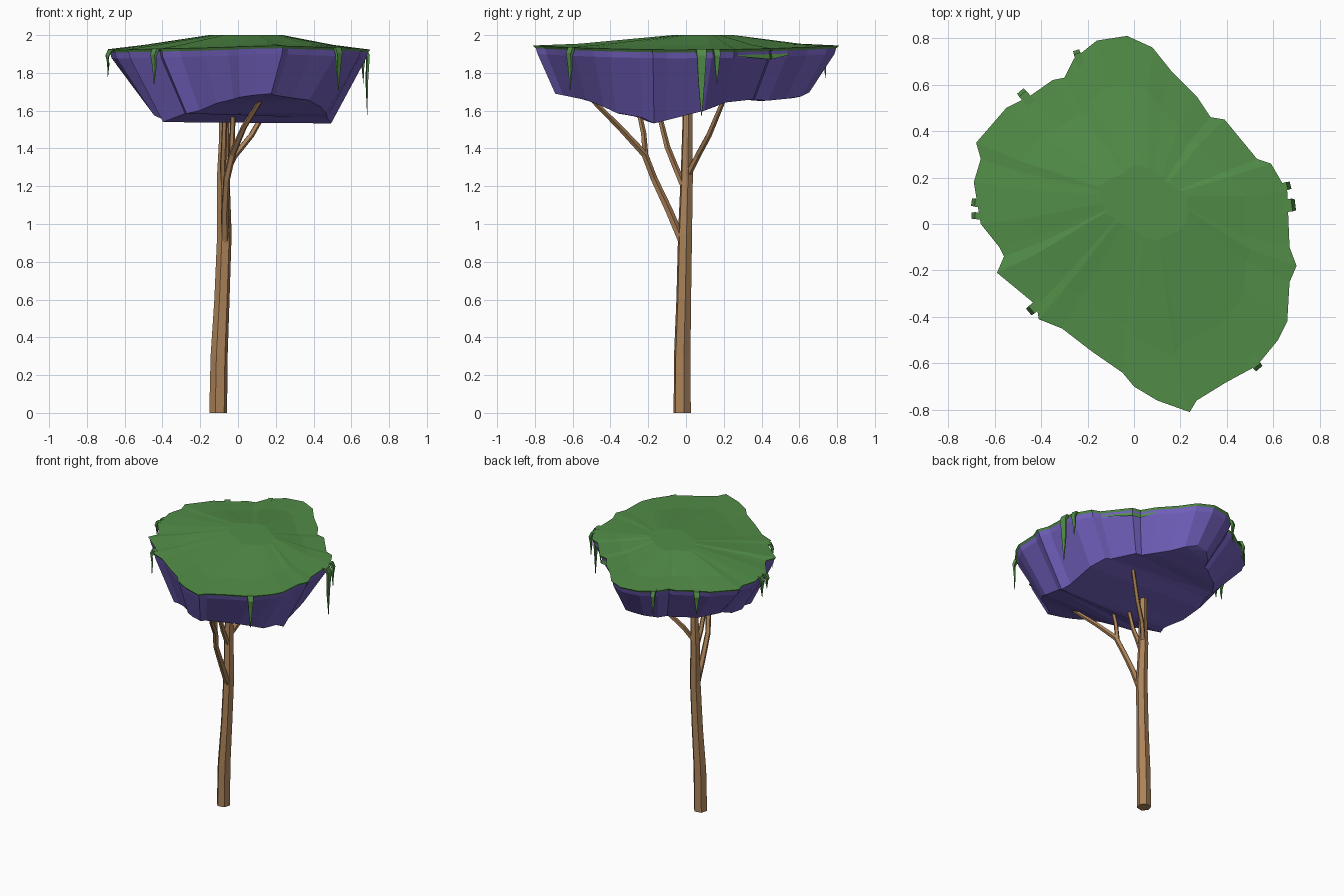
import bpy
import bmesh
import math
from mathutils import Vector

cube = bpy.data.objects.get("Cube")
if cube:
    bpy.data.objects.remove(cube)


def make_material(name, color):
    mat = bpy.data.materials.new(name)
    mat.use_nodes = True
    mat.diffuse_color = (*color, 1)
    mat.node_tree.nodes["Principled BSDF"].inputs["Base Color"].default_value = (*color, 1)
    return mat


GREEN = make_material("leaf green", (0.085, 0.27, 0.065))
PURPLE = make_material("underside purple", (0.165, 0.115, 0.50))
BROWN = make_material("bark brown", (0.41, 0.225, 0.10))


def finish(bm, name, mat):
    bmesh.ops.recalc_face_normals(bm, faces=bm.faces[:])
    mesh = bpy.data.meshes.new(name)
    bm.to_mesh(mesh)
    bm.free()
    mesh.materials.append(mat)
    obj = bpy.data.objects.new(name, mesh)
    bpy.context.scene.collection.objects.link(obj)
    return obj


def add_ring(bm, points):
    return [bm.verts.new(p) for p in points]


def bridge(bm, lower, upper):
    count = len(lower)
    for i in range(count):
        j = (i + 1) % count
        bm.faces.new((lower[i], lower[j], upper[j], upper[i]))


def interpolate(table, t):
    for (a, va), (b, vb) in zip(table, table[1:]):
        if t <= b:
            return va + (vb - va) * max(0, (t - a) / (b - a))
    return table[-1][1]


# Canopy outline: two sides running from the back tip to the front tip
left_side = [(0.08, 0.76), (0.16, 0.66), (0.27, 0.55), (0.33, 0.46), (0.39, 0.45),
             (0.53, 0.28), (0.59, 0.26), (0.66, 0.14), (0.67, -0.1), (0.7, -0.18),
             (0.67, -0.25), (0.66, -0.42), (0.62, -0.5), (0.53, -0.61), (0.4, -0.68),
             (0.27, -0.76)]
right_side = [(-0.16, 0.79), (-0.26, 0.71), (-0.3, 0.63), (-0.35, 0.62), (-0.45, 0.55),
              (-0.55, 0.5), (-0.68, 0.35), (-0.66, 0.28), (-0.69, 0.18), (-0.66, 0),
              (-0.58, -0.1), (-0.56, -0.14), (-0.59, -0.21), (-0.42, -0.35),
              (-0.41, -0.41), (-0.31, -0.45), (-0.18, -0.55), (-0.05, -0.64),
              (0, -0.7), (0.1, -0.76)]
back_tip, front_tip = (-0.03, 0.81), (0.24, -0.81)
outline = [back_tip] + left_side + [front_tip] + right_side[::-1]

# Height of the ridged underside from front to back
belly = [(-0.69, 1.69), (-0.5, 1.65), (-0.35, 1.58), (-0.27, 1.59), (-0.18, 1.53),
         (-0.04, 1.565), (0.02, 1.6), (0.1, 1.6), (0.2, 1.64), (0.3, 1.67),
         (0.4, 1.65), (0.5, 1.66), (0.6, 1.67), (0.66, 1.7)]


def rim_height(y):
    return 1.922 + 0.035 * y * y


def ring_at(scale, drop):
    return [(x * scale, y * scale, rim_height(y) - drop) for x, y in outline]


# Purple canopy underside
bm = bmesh.new()
top = add_ring(bm, ring_at(0.985, 0.006))
crease = add_ring(bm, ring_at(0.97, 0.045))
base = []
for x, y in outline:
    by = y * 0.83 - 0.02
    base.append((x * 0.69 + 0.01, by, interpolate(belly, by)))
bottom = add_ring(bm, base)
bridge(bm, crease, top)
bridge(bm, bottom, crease)
# Long strips across the belly join the two sides
tip = len(left_side) + 1
chain_a = bottom[:tip + 1]
chain_b = [bottom[0]] + bottom[:tip - 1:-1]
i, j = 0, 0
while i < len(chain_a) - 1 or j < len(chain_b) - 1:
    move_a = j == len(chain_b) - 1 or (
        i < len(chain_a) - 1 and chain_a[i + 1].co.y >= chain_b[j + 1].co.y)
    trio = [chain_a[i], chain_b[j]]
    if move_a:
        i += 1
        trio.append(chain_a[i])
    else:
        j += 1
        trio.append(chain_b[j])
    if len(set(trio)) == len(trio):
        bm.faces.new(trio)
finish(bm, "canopy_underside", PURPLE)

# Green canopy top with a low plateau
bm = bmesh.new()
lip = add_ring(bm, ring_at(0.985, 0.014))
edge = add_ring(bm, ring_at(1, 0))
shoulder = add_ring(bm, [(x * 0.72, y * 0.72 + 0.02, 1.948 + 0.01 * y * y) for x, y in outline])
plateau = add_ring(bm, [(x * 0.28 + 0.04, y * 0.2 + 0.09, 2.0) for x, y in outline])
bridge(bm, lip, edge)
bridge(bm, edge, shoulder)
bridge(bm, shoulder, plateau)
bm.faces.new(plateau)
finish(bm, "canopy_top", GREEN)


# Hanging vines: tapered strips folded over the rim
def vine(x, y, length, width):
    out = Vector((x, y, 0)).normalized()
    side = Vector((-out.y, out.x, 0)) * width / 2
    start = Vector((x, y, rim_height(y)))
    path = [(-0.05, 0.003, 1), (0.015, 0.003, 1), (0.03, -0.03, 0.9),
            (0.022, -length * 0.5, 0.6), (0.02, -length, 0.08)]
    bm = bmesh.new()
    previous = None
    for reach, rise, taper in path:
        center = start + out * reach + Vector((0, 0, rise))
        depth = out * 0.016 * taper + Vector((0, 0, 0.008))
        ring = add_ring(bm, [center - side * taper, center + side * taper,
                             center + side * taper - depth, center - side * taper - depth])
        if previous:
            bridge(bm, previous, ring)
        else:
            bm.faces.new(ring)
        previous = ring
    bm.faces.new(previous)
    finish(bm, "hanging_vine", GREEN)


for spec in [(-0.24, 0.72, 0.16, 0.03), (-0.47, 0.55, 0.15, 0.04), (-0.67, 0.09, 0.14, 0.035),
             (-0.67, 0.035, 0.1, 0.03), (-0.43, -0.36, 0.18, 0.04), (0.52, -0.6, 0.22, 0.04),
             (0.645, 0.16, 0.17, 0.035), (0.665, 0.08, 0.34, 0.055)]:
    vine(*spec)


# Moss strips lying along the flank just under the rim
def moss(name, first, last):
    bm = bmesh.new()
    rows = []
    for k in range(first, last + 1):
        x, y = outline[k]
        fade = math.sin(math.pi * (k - first) / (last - first))
        z = rim_height(y) - 0.03
        rows.append([bm.verts.new((x * s, y * s, z - d))
                     for s, d in ((0.985, 0), (0.99, 0.008 + 0.022 * fade))])
    for a, b in zip(rows, rows[1:]):
        bm.faces.new((a[0], b[0], b[1], a[1]))
    finish(bm, name, GREEN)


moss("moss_strip_left", 3, 6)


# Trunk and branches: tapered six-sided limbs
def limb(name, points, sides=6):
    bm = bmesh.new()
    centers = [Vector(p[:3]) for p in points]
    previous = None
    for k, center in enumerate(centers):
        along = centers[min(k + 1, len(centers) - 1)] - centers[max(k - 1, 0)]
        turn = Vector((0, 0, 1)).rotation_difference(along)
        if name == "trunk" and k == 0:
            turn.identity()
        ring = []
        for s in range(sides):
            angle = math.tau * s / sides + 0.2
            offset = Vector((math.cos(angle), math.sin(angle), 0)) * points[k][3]
            ring.append(center + turn @ offset)
        ring = add_ring(bm, ring)
        if previous:
            bridge(bm, previous, ring)
        else:
            bm.faces.new(ring)
        previous = ring
    bm.faces.new(previous)
    finish(bm, name, BROWN)


limb("trunk", [(-0.105, -0.02, 0, 0.048), (-0.1, -0.02, 0.3, 0.046), (-0.085, -0.012, 0.6, 0.041),
               (-0.072, -0.005, 0.95, 0.039), (-0.078, 0.004, 1.25, 0.034),
               (-0.072, 0.006, 1.45, 0.029), (-0.075, 0.01, 1.66, 0.026)])
limb("front_branch", [(-0.07, -0.01, 0.88, 0.022), (-0.07, -0.09, 1.07, 0.021),
                      (-0.06, -0.17, 1.24, 0.019), (-0.03, -0.22, 1.37, 0.019),
                      (0.03, -0.35, 1.51, 0.016), (0.13, -0.51, 1.67, 0.012)], 5)
limb("front_twig", [(-0.035, -0.215, 1.36, 0.016), (-0.03, -0.225, 1.48, 0.015),
                    (-0.025, -0.26, 1.64, 0.013)], 5)
limb("middle_branch", [(-0.075, -0.01, 1.19, 0.018), (-0.08, -0.06, 1.31, 0.017),
                       (-0.075, -0.1, 1.41, 0.016), (-0.07, -0.14, 1.57, 0.014)], 5)
limb("back_branch", [(-0.07, 0.01, 1.26, 0.018), (-0.02, 0.06, 1.36, 0.017),
                     (0.07, 0.12, 1.47, 0.016), (0.18, 0.2, 1.66, 0.013)], 5)
